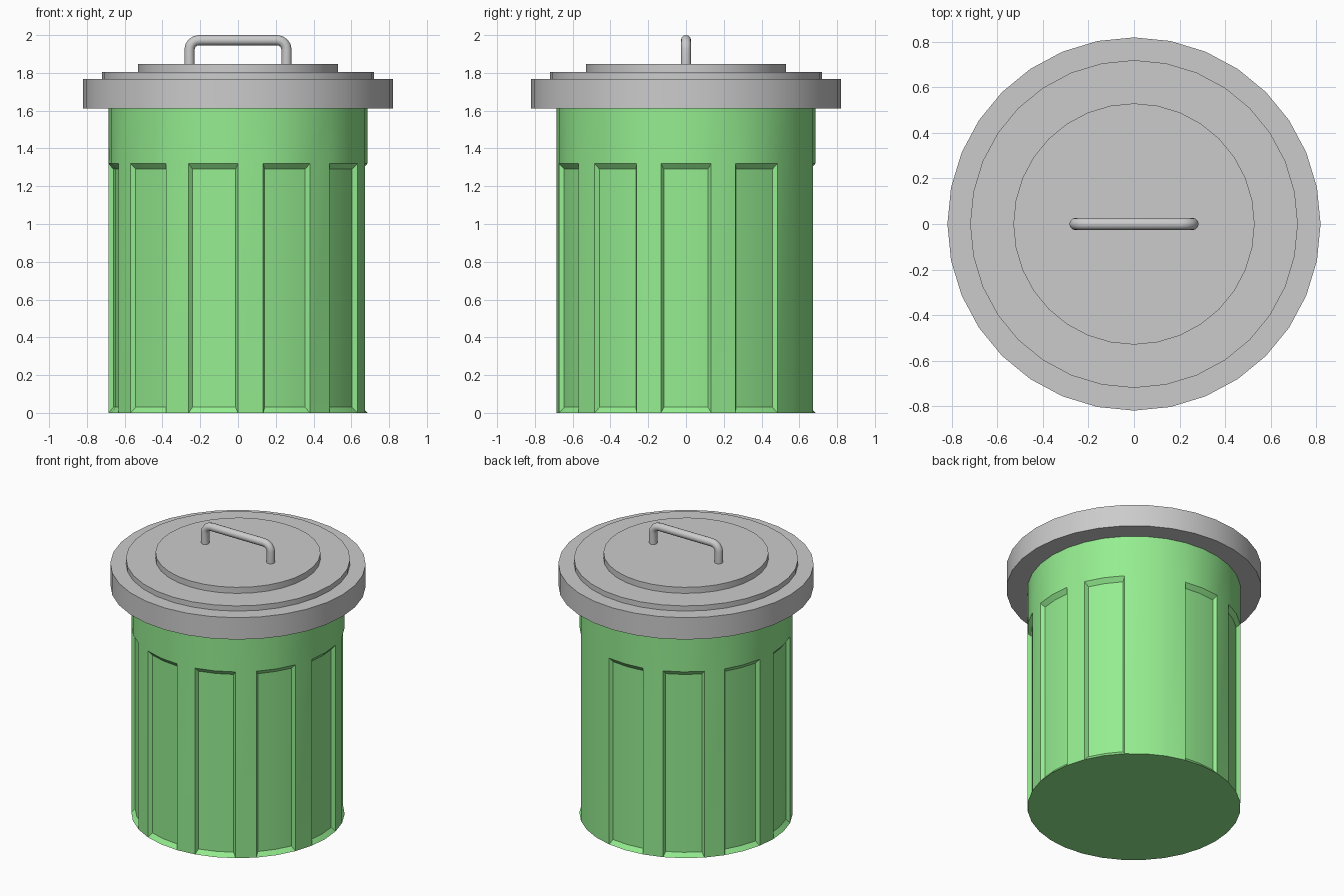
import bpy, bmesh, math

if "Cube" in bpy.data.objects:
    bpy.data.objects.remove(bpy.data.objects["Cube"])

SIDES = 32
STEP = 2 * math.pi / SIDES
R = 0.685                       # body radius
PANEL_TOP, BODY_TOP = 1.32, 1.62
DEPTH, SIDE, EDGE = 0.025, 0.02, 0.03   # recess depth, side inset (in steps x0.13), end slope
PANEL_STARTS = [1, 4, 7, 10, 15, 18, 21, 24, 27, 30]


def finish(obj, angle=30):
    bpy.ops.object.select_all(action='DESELECT')
    obj.select_set(True)
    bpy.context.view_layer.objects.active = obj
    bpy.ops.object.shade_smooth_by_angle(angle=math.radians(angle))


def mesh_object(name, bm):
    bmesh.ops.remove_doubles(bm, verts=bm.verts, dist=1e-5)
    bmesh.ops.recalc_face_normals(bm, faces=bm.faces)
    mesh = bpy.data.meshes.new(name)
    bm.to_mesh(mesh)
    bm.free()
    obj = bpy.data.objects.new(name, mesh)
    bpy.context.collection.objects.link(obj)
    finish(obj)
    return obj


def point(k, r, z):
    """Point k steps round from the front (-y), towards +x."""
    return (r * math.sin(k * STEP), -r * math.cos(k * STEP), z)


def face(bm, pts):
    bm.faces.new([bm.verts.new(p) for p in pts])


def band(bm, lower, upper):
    for i in range(len(lower) - 1):
        face(bm, [lower[i], lower[i + 1], upper[i + 1], upper[i]])


# Body: plain top band, ribs and sunken panels
bm = bmesh.new()
for k in range(SIDES):
    band(bm, [point(j, R, PANEL_TOP) for j in (k, k + 1)],
         [point(j, R, BODY_TOP) for j in (k, k + 1)])
    if k not in PANEL_STARTS and k - 1 not in PANEL_STARTS:
        band(bm, [point(j, R, 0) for j in (k, k + 1)],
             [point(j, R, PANEL_TOP) for j in (k, k + 1)])
for k in PANEL_STARTS:
    s = SIDE / 0.2
    outer, inner = (k, k + 1, k + 2), (k + s, k + 1, k + 2 - s)
    low = [point(j, R, 0) for j in outer]
    high = [point(j, R, PANEL_TOP) for j in outer]
    low_in = [point(j, R - DEPTH, EDGE) for j in inner]
    high_in = [point(j, R - DEPTH, PANEL_TOP - EDGE) for j in inner]
    band(bm, low, low_in)
    band(bm, low_in, high_in)
    band(bm, high_in, high)
    for e in (0, 2):
        face(bm, [low[e], low_in[e], high_in[e], high[e]])
for z in (0, BODY_TOP):
    face(bm, [point(k, R, z) for k in range(SIDES)])
body = mesh_object("bin_body", bm)
green = bpy.data.materials.new("green")
green.diffuse_color = (0.3, 0.85, 0.28, 1)
green.use_nodes = True
green.node_tree.nodes["Principled BSDF"].inputs["Base Color"].default_value = green.diffuse_color
body.data.materials.append(green)

# Lid: stepped discs as one turned profile
bm = bmesh.new()
profile = [(0.82, 1.612), (0.82, 1.767), (0.72, 1.767), (0.72, 1.804),
           (0.53, 1.804), (0.53, 1.847)]
rings = [[point(k, r, z) for k in range(SIDES + 1)] for r, z in profile]
for a, b in zip(rings, rings[1:]):
    band(bm, a, b)
face(bm, rings[0][:SIDES])
face(bm, rings[-1][:SIDES])
mesh_object("lid", bm)

# Handle: bent round bar
half, top, bend = 0.257, 1.973, 0.05
path = [(-half, 1.835)]
for cx, start in ((-half + bend, 180), (half - bend, 90)):
    for i in range(5):
        a = math.radians(start - i * 22.5)
        path.append((cx + bend * math.cos(a), top - bend + bend * math.sin(a)))
path.append((half, 1.835))
curve = bpy.data.curves.new("handle", 'CURVE')
curve.dimensions = '3D'
curve.bevel_depth = 0.027
curve.bevel_resolution = 4
curve.use_fill_caps = True
spline = curve.splines.new('POLY')
spline.points.add(len(path) - 1)
for p, (x, z) in zip(spline.points, path):
    p.co = (x, 0, z, 1)
handle = bpy.data.objects.new("handle", curve)
bpy.context.collection.objects.link(handle)
bpy.ops.object.select_all(action='DESELECT')
handle.select_set(True)
bpy.context.view_layer.objects.active = handle
bpy.ops.object.convert(target='MESH')
finish(bpy.context.view_layer.objects.active, 40)
